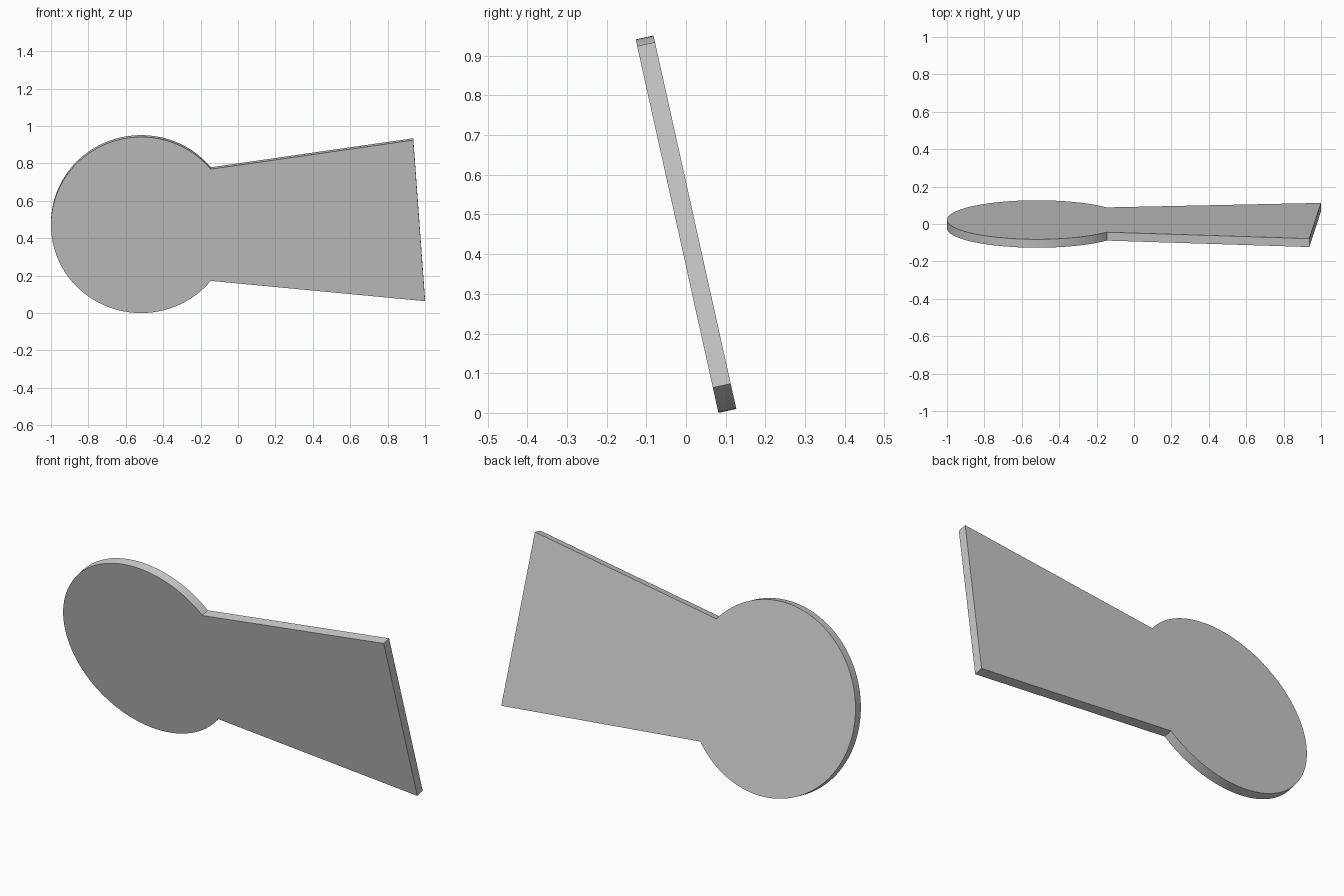
import bpy, bmesh
from math import sin, cos, atan2, pi, radians, sqrt
from mathutils import Matrix, Vector

if "Cube" in bpy.data.objects:
    bpy.data.objects.remove(bpy.data.objects["Cube"])

R, CX, T = 0.482, -0.518, 0.046     # disc radius, disc centre x, thickness
TILT = radians(12.5)                # slab leans towards the front
HALF_NECK = 0.306

# Outline in the slab plane: disc arc, then the flared blade end
a0 = atan2(HALF_NECK, sqrt(R * R - HALF_NECK * HALF_NECK))
N = 96
outline = []
for i in range(N + 1):
    a = a0 + (2 * pi - 2 * a0) * i / N
    outline.append((CX + R * cos(a), R * sin(a)))
outline += [(1.0, -0.417), (0.937, 0.465)]

# Extrude the outline into a slab
bm = bmesh.new()
face = bm.faces.new([bm.verts.new((x, T / 2, v)) for x, v in outline])
ext = bmesh.ops.extrude_face_region(bm, geom=[face])
verts = [g for g in ext["geom"] if isinstance(g, bmesh.types.BMVert)]
bmesh.ops.translate(bm, verts=verts, vec=(0, -T, 0))
bmesh.ops.recalc_face_normals(bm, faces=bm.faces)

# Lean the slab, then stand it on the ground and centre it
bmesh.ops.transform(bm, matrix=Matrix.Rotation(TILT, 4, 'X'), verts=bm.verts)
lo = [min(v.co[i] for v in bm.verts) for i in range(3)]
hi = [max(v.co[i] for v in bm.verts) for i in range(3)]
shift = Vector((-(lo[0] + hi[0]) / 2, -(lo[1] + hi[1]) / 2, -lo[2]))
bmesh.ops.translate(bm, verts=bm.verts, vec=shift)

mesh = bpy.data.meshes.new("flared_disc_plate")
bm.to_mesh(mesh)
bm.free()
plate = bpy.data.objects.new("flared_disc_plate", mesh)
bpy.context.collection.objects.link(plate)

# Smooth rim, sharp edges
bpy.context.view_layer.objects.active = plate
plate.select_set(True)
bpy.ops.object.shade_smooth_by_angle(angle=radians(30))
